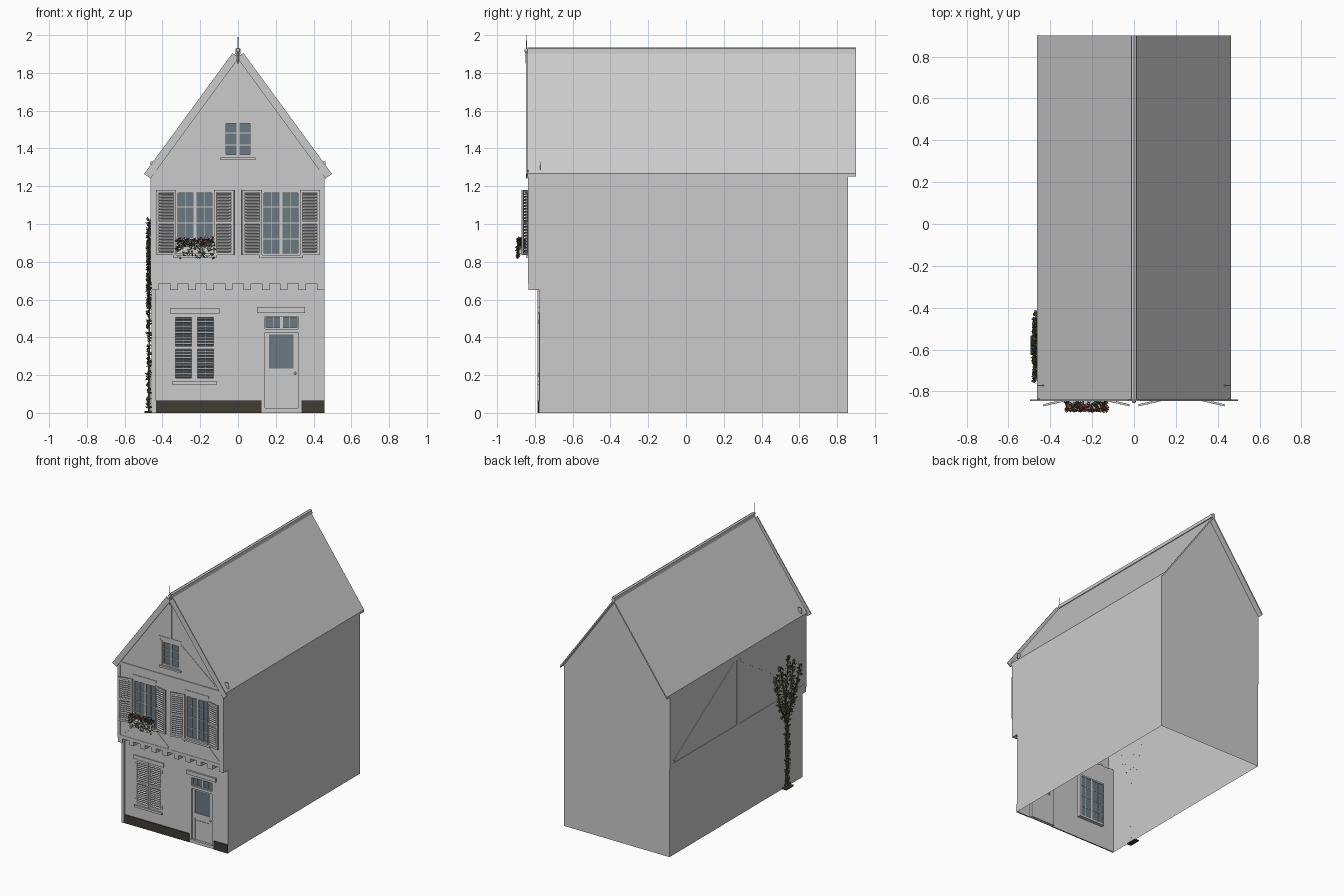
import bpy, bmesh, math, random
from mathutils import Matrix, Vector

if "Cube" in bpy.data.objects:
    bpy.data.objects.remove(bpy.data.objects["Cube"])

random.seed(4)
YG, YU, YB, XW = -0.775, -0.833, 0.857, 0.458      # ground front, upper front, back, half width
EAVE, TOP, K = 1.26, 1.895, 1.3866                 # wall top, gable top, roof slope


def material(name, rgb):
    m = bpy.data.materials.new(name)
    m.diffuse_color = (*rgb, 1)
    m.use_nodes = True
    m.node_tree.nodes["Principled BSDF"].inputs["Base Color"].default_value = m.diffuse_color
    return m


GLASS = material("glass_blue", (0.15, 0.19, 0.22))
DARK = material("plinth_dark", (0.05, 0.045, 0.035))
LEAF = material("leaf_green", (0.07, 0.09, 0.04))
RED = material("petal_red", (0.4, 0.04, 0.05))
BARK = material("bark", (0.1, 0.08, 0.06))


def finish(name, bm, mat=None):
    me = bpy.data.meshes.new(name)
    bm.to_mesh(me)
    bm.free()
    ob = bpy.data.objects.new(name, me)
    bpy.context.collection.objects.link(ob)
    if mat:
        me.materials.append(mat)
    return ob


def boxes(name, parts, mat=None, M=Matrix()):
    """Each part is (x0, x1, y0, y1, z0, z1) or a matrix for a unit cube."""
    bm = bmesh.new()
    for p in parts:
        if not isinstance(p, Matrix):
            c = Vector([(p[i] + p[i + 1]) / 2 for i in (0, 2, 4)])
            p = Matrix.Translation(c) @ Matrix.Diagonal((p_ := [abs(p[i + 1] - p[i]) for i in (0, 2, 4)]) + [1])
        bmesh.ops.create_cube(bm, size=1, matrix=M @ p)
    return finish(name, bm, mat)


def bar(p, q, w, d, normal=(0, -1, 0)):
    p, q, n = Vector(p), Vector(q), Vector(normal)
    z = (q - p).normalized()
    x = n.cross(z)
    R = Matrix((x, n, z)).transposed().to_4x4()
    return Matrix.Translation((p + q) / 2) @ R @ Matrix.Diagonal((w, d, (q - p).length, 1))


def wall(name, x0, x1, z0, z1, y, holes, gable=False):
    """Front wall sheet with rectangular openings and 0.02 deep reveals."""
    bm = bmesh.new()
    quad = lambda *c: bm.faces.new([bm.verts.new(v) for v in c])
    xs = sorted({x0, x1, 0.0, *[h[0] for h in holes], *[h[1] for h in holes]})
    zs = sorted({z0, z1, *[h[2] for h in holes], *[h[3] for h in holes]})
    for a, b in zip(xs, xs[1:]):
        for c, d in zip(zs, zs[1:]):
            mx, mz = (a + b) / 2, (c + d) / 2
            if not any(h[0] < mx < h[1] and h[2] < mz < h[3] for h in holes):
                quad((a, y, c), (b, y, c), (b, y, d), (a, y, d))
    for a, b, c, d in holes:
        r = y + 0.02
        for (u, v), (s, t) in zip([(a, c), (b, c), (b, d), (a, d)], [(b, c), (b, d), (a, d), (a, c)]):
            quad((u, y, v), (s, y, t), (s, r, t), (u, r, v))
    bmesh.ops.remove_doubles(bm, verts=bm.verts, dist=1e-5)
    if gable:
        for s in (-1, 1):
            bmesh.ops.bisect_plane(bm, geom=bm.verts[:] + bm.edges[:] + bm.faces[:],
                                   plane_co=(0, 0, TOP), plane_no=(s * K, 0, 1), clear_outer=True)
    bmesh.ops.dissolve_limit(bm, angle_limit=0.01, verts=bm.verts, edges=bm.edges)
    return finish(name, bm)


def window(name, x0, x1, z0, z1, y, cols, rows, f=0.012):
    parts = [(x0, x0 + f, y, y + .015, z0, z1), (x1 - f, x1, y, y + .015, z0, z1),
             (x0, x1, y, y + .015, z0, z0 + f), (x0, x1, y, y + .015, z1 - f, z1)]
    for i in range(1, cols):
        x, w = x0 + (x1 - x0) * i / cols, (.007 if 2 * i == cols else .002)
        parts.append((x - w, x + w, y + .003, y + .013, z0, z1))
    for j in range(1, rows):
        z = z0 + (z1 - z0) * j / rows
        parts.append((x0, x1, y + .005, y + .013, z - .002, z + .002))
    boxes(name + "_frame", parts)
    boxes(name + "_glass", [(x0 + f / 2, x1 - f / 2, y + .008, y + .011, z0 + f / 2, z1 - f / 2)], GLASS)


def shutter(name, hinge, s, w, z0, z1, angle, n=20):
    f, t = .014, .010
    parts = [(0, s * f, -t, 0, z0, z1), (s * (w - f), s * w, -t, 0, z0, z1)]
    parts += [(0, s * w, -t, 0, z, z + f) for z in (z0, (z0 + z1 - f) / 2, z1 - f)]
    for i in range(n):
        z = z0 + f + (z1 - z0 - 2 * f) * (i + .5) / n
        parts.append(Matrix.Translation((s * w / 2, -t / 2, z)) @ Matrix.Rotation(.7, 4, 'X')
                     @ Matrix.Diagonal((w - 2 * f, .011, .003, 1)))
    boxes(name, parts, None, Matrix.Translation((*hinge, 0)) @ Matrix.Rotation(-s * angle, 4, 'Z'))


def prism(name, profile, y0, y1):
    bm = bmesh.new()
    f = bm.faces.new([bm.verts.new((x, y0, z)) for x, z in profile])
    g = bmesh.ops.extrude_face_region(bm, geom=[f])["geom"]
    bmesh.ops.translate(bm, vec=(0, y1 - y0, 0), verts=[v for v in g if isinstance(v, bmesh.types.BMVert)])
    bmesh.ops.recalc_face_normals(bm, faces=bm.faces)
    return finish(name, bm)


# side walls, back wall and jetty soffit, open underneath
bm = bmesh.new()
side = [(YG, 0), (YB, 0), (YB, EAVE), (YU, EAVE), (YU, .685), (YG, .685)]
for s in (-1, 1):
    bm.faces.new([bm.verts.new((s * XW, y, z)) for y, z in side[::s]])
bm.faces.new([bm.verts.new((x, YB, z)) for x, z in
              [(XW, 0), (-XW, 0), (-XW, EAVE), (0, TOP), (XW, EAVE)]])
bm.faces.new([bm.verts.new(c) for c in [(-XW, YG, .685), (XW, YG, .685), (XW, YU, .685), (-XW, YU, .685)]])
finish("side_and_back_walls", bm)

# front walls
wall("ground_front_wall", -XW, XW, 0, .685, YG, [(-.345, -.115, .17, .52), (.125, .335, 0, .53)])
wall("upper_front_wall", -XW, XW, .685, TOP, YU,
     [(-.33, -.125, .835, 1.175), (.125, .33, .835, 1.175), (-.075, .075, 1.355, 1.545)], True)

# roof, ridge cap, bargeboards, finial, eave hooks
ex, ez, t = .463, 1.268, .016
prism("roof", [(-ex, ez), (0, ez + ex * K), (ex, ez), (ex, ez - t), (0, ez + ex * K - t), (-ex, ez - t)], -.838, .9)
prism("ridge_cap", [(-.014, 1.9), (-.012, 1.928), (0, 1.934), (.012, 1.928), (.014, 1.9)], -.838, .9)
boxes("bargeboards", [bar((s * .48, -.842, 1.253), (s * .012, -.842, 1.893), .042, .008) for s in (-1, 1)])
bm = bmesh.new()
bmesh.ops.create_cone(bm, cap_ends=True, segments=8, radius1=.006, radius2=.001, depth=.15,
                      matrix=Matrix.Translation((0, -.845, 1.925)))
bmesh.ops.create_uvsphere(bm, u_segments=10, v_segments=6, radius=.011, matrix=Matrix.Translation((0, -.845, 1.918)))
finish("finial", bm)
boxes("eave_hooks", [(s * .43, s * .462, -.774, -.769, 1.285, 1.33) for s in (-1, 1)])

# jetty joists, plinth, corner post
boxes("jetty_joists", [(x - .02, x + .02, YU, YG, .65, .69) for x in [-.438 + i * .0973 for i in range(10)]])
boxes("jetty_rail", [(-XW, XW, YU - .003, YU, .685, .71)])
boxes("plinth", [(-.435, .125, YG - .009, YG, 0, .065), (.335, XW, YG - .009, YG, 0, .065)], DARK)
boxes("corner_post", [(-XW, -.435, YG - .012, YG, 0, .65)])

# upper windows, sills, hoods and open shutters
for n, x0, x1 in (("left", -.33, -.125), ("right", .125, .33)):
    window(f"{n}_window", x0, x1, .835, 1.175, YU + .005, 4, 4)
    boxes(f"{n}_sill_and_hood", [(x0 - .015, x1 + .015, YU - .012, YU, .82, .835),
                                 (x0, x1, YU - .004, YU, 1.2, 1.215)])
    shutter(f"{n}_window_shutter_a", (x0, YU - .004), -1, .108, .835, 1.18, .23)
    shutter(f"{n}_window_shutter_b", (x1, YU - .004), 1, .108, .835, 1.18, .23)
window("gable_window", -.075, .075, 1.355, 1.545, YU + .004, 2, 3)
boxes("gable_sill_and_hood", [(-.092, .092, YU - .012, YU, 1.338, 1.352), (-.1, .1, YU - .004, YU, 1.565, 1.58)])

# front half timbering
d, y = .004, YU - .001
timber = [(-XW, XW, YU - .006, YU, 1.262, 1.285), (-.012, .012, YU - .003, YU, .71, 1.262),
          (-.01, .01, YU - .003, YU, 1.58, 1.87)]
for s in (-1, 1):
    timber += [(s * .435, s * XW, YU - .003, YU, .71, 1.262),
               bar((s * .38, y, 1.31), (s * .085, y, 1.55), .018, d),
               bar((s * .42, y, .72), (s * .33, y, .81), .018, d),
               bar((s * .02, y, .72), (s * .12, y, .81), .018, d)]
boxes("front_timbers", timber)

# left side half timbering
X, N = -XW - .002, (-1, 0, 0)
boxes("side_timbers", [(-XW - .004, -XW, YU, YB, .69, .72), (-XW - .004, -XW, YU, YB, 1.225, EAVE),
                       *[(-XW - .004, -XW, a, a + .03, .72, 1.225) for a in (YU, .0, YB - .03)],
                       bar((X, .80, .73), (X, .04, 1.22), .028, .004, N),
                       bar((X, -.01, 1.22), (X, -.79, .73), .028, .004, N)])

# ground window with closed shutters
window("ground_window", -.345, -.115, .17, .52, YG + .012, 4, 4)
for s, hx in ((1, -.345), (-1, -.115)):
    shutter(f"ground_shutter_{'left' if s > 0 else 'right'}", (hx, YG + .008), s, .114, .17, .52, 0, 22)
boxes("ground_lintel_and_sill", [(-.36, -.098, YG - .008, YG, .525, .555), (-.35, -.11, YG - .012, YG, .15, .167)])
boxes("shutter_hinges", [(x - .003, x + .003, YG - .006, YG, z, z + .025)
                         for x in (-.345, -.115) for z in (.19, .47)])

# door
yd = YG + .008
boxes("door_frame", [(.125, .142, YG - .003, YG + .02, 0, .53), (.318, .335, YG - .003, YG + .02, 0, .53),
                     (.142, .318, YG - .003, YG + .02, .51, .53), (.142, .318, YG - .003, YG + .02, .425, .445),
                     (.10, .355, YG - .012, YG, .53, .56)])
boxes("door_leaf", [(.142, .165, yd, yd + .012, .02, .425), (.295, .318, yd, yd + .012, .02, .425),
                    (.165, .295, yd, yd + .012, .415, .425), (.165, .295, yd, yd + .012, .2, .235),
                    (.165, .295, yd + .004, yd + .012, .02, .2), (.175, .285, yd, yd + .01, .05, .18)])
boxes("door_glass", [(.165, .295, yd + .006, yd + .009, .235, .415)], GLASS)
window("transom", .142, .318, .445, .51, YG + .005, 4, 1, .006)
boxes("door_step", [(.125, .335, YG - .006, YG + .02, 0, .025)])
bm = bmesh.new()
bmesh.ops.create_uvsphere(bm, u_segments=10, v_segments=6, radius=.007, matrix=Matrix.Translation((.302, yd - .005, .21)))
finish("door_knob", bm)


# leaves scattered as small tilted diamonds
def leaves(name, points, size, mat):
    bm = bmesh.new()
    for p in points:
        R = Matrix.Rotation(random.uniform(0, 6.28), 4, Vector([random.gauss(0, 1) for _ in range(3)]).normalized())
        s = size * random.uniform(.7, 1.2)
        M = Matrix.Translation(p) @ R
        bm.faces.new([bm.verts.new(M @ Vector(c)) for c in ((-s, 0, 0), (0, -s * .6, 0), (s, 0, 0), (0, s * .6, 0))])
    finish(name, bm, mat)


U = random.uniform
boxes("flower_box", [(-.325, -.13, -.885, YU - .012, .84, .88)])
leaves("flower_box_leaves", [(U(-.33, -.125), U(-.893, -.85), U(.865, .92)) for _ in range(220)]
       + [(U(-.33, -.13), U(-.895, -.885), U(.82, .88)) for _ in range(80)], .011, LEAF)
leaves("flower_box_petals", [(U(-.32, -.13), U(-.895, -.855), U(.895, .93)) for _ in range(110)], .008, RED)

# climbing vine on the left wall
cu = bpy.data.curves.new("vine_stems", 'CURVE')
cu.dimensions, cu.bevel_depth, cu.bevel_resolution = '3D', .006, 1
cu.materials.append(BARK)
vine = bpy.data.objects.new("vine_stems", cu)
bpy.context.collection.objects.link(vine)
pts = []
for end in (-.73, -.66, -.58, -.51, -.44):
    sp = cu.splines.new('POLY')
    sp.points.add(15)
    for i, p in enumerate(sp.points):
        f = i / 15
        a = max(0, (f - .5) * 2) ** .7
        yy = -.58 + (end + .58) * a + .012 * math.sin(9 * f + end * 40)
        p.co = (-.47, yy, 1.02 * f * (1 - .12 * a * abs(end + .58) / .15), 1)
        p.radius = 1.1 - .7 * f
        n, r = (14, .03) if f > .55 else (5, .018)
        pts += [(U(-.482, -.464), p.co[1] + U(-r, r), max(.03, p.co[2] + U(-.03, .02))) for _ in range(n)]
leaves("vine_leaves", pts, .012, LEAF)
boxes("vine_bed", [(-.495, -XW, -.625, -.535, 0, .01)], DARK)
